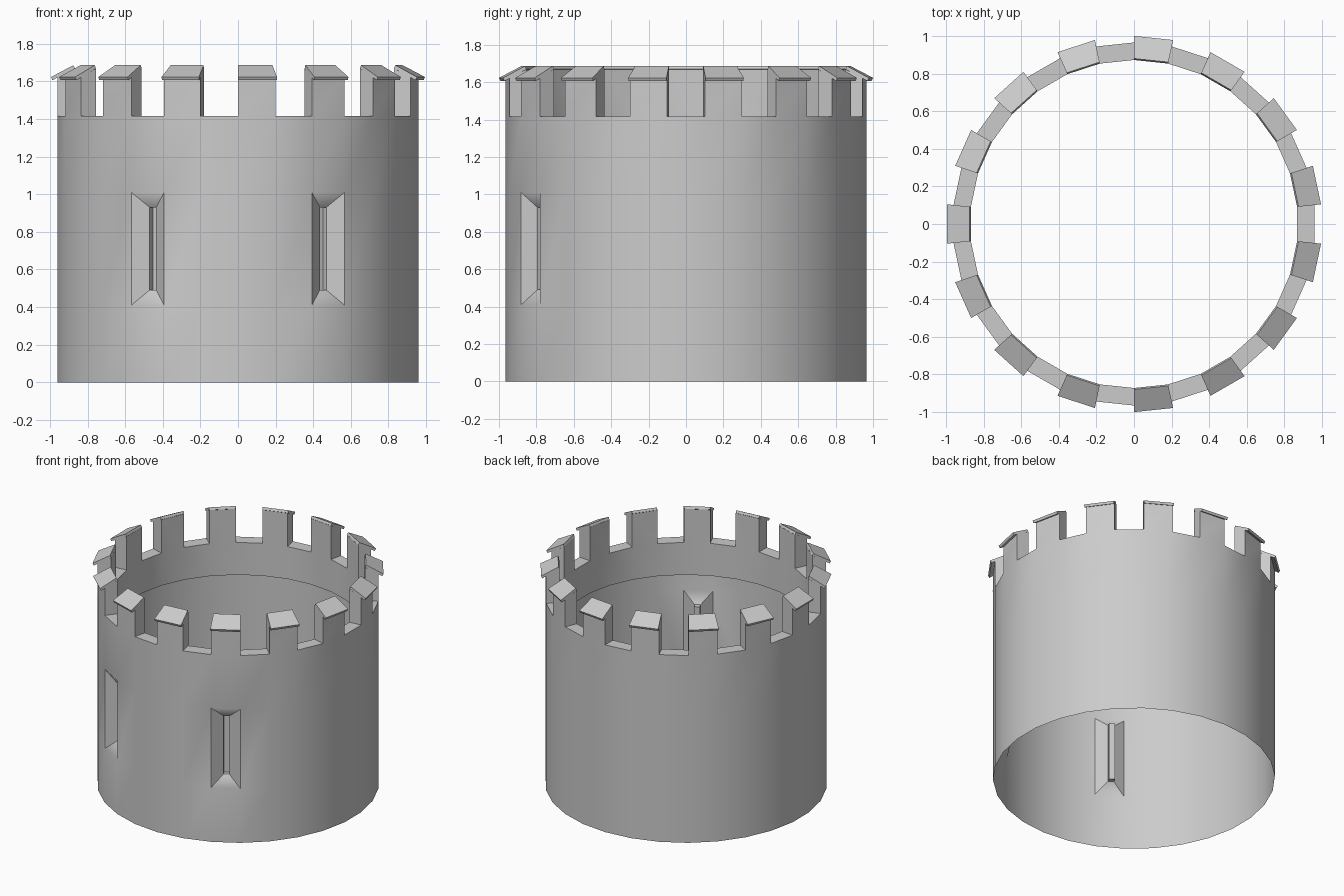
import bpy, bmesh
from math import sin, cos, radians, tau

cube = bpy.data.objects.get("Cube")
if cube:
    bpy.data.objects.remove(cube)

SEGMENTS = 30
R_OUT, R_IN = 0.965, 0.872
WALL_TOP, LINING_LOW = 1.415, 1.17
WIN_LOW, WIN_HIGH = 0.41, 1.01
WINDOW_ANGLES = (240, 300)

stone = bpy.data.materials.new("grey_stone")
stone.use_nodes = True
colour = (0.6, 0.6, 0.6, 1)
stone.diffuse_color = colour
stone.node_tree.nodes["Principled BSDF"].inputs["Base Color"].default_value = colour


def ring(i, r, z):
    """Corner number i of the many-sided ring."""
    a = radians(6) + tau * i / SEGMENTS
    return (r * cos(a), r * sin(a), z)


def face(bm, points):
    bm.faces.new([bm.verts.new(p) for p in points])


def panel(bm, i, low, high):
    """Quad over one segment between two (radius, height) points."""
    face(bm, [ring(i, *low), ring(i + 1, *low), ring(i + 1, *high), ring(i, *high)])


def finish(bm, name, angle):
    bmesh.ops.remove_doubles(bm, verts=bm.verts, dist=0.0005)
    bmesh.ops.recalc_face_normals(bm, faces=bm.faces)
    mesh = bpy.data.meshes.new(name)
    bm.to_mesh(mesh)
    bm.free()
    mesh.materials.append(stone)
    obj = bpy.data.objects.new(name, mesh)
    bpy.context.collection.objects.link(obj)
    bpy.ops.object.select_all(action='DESELECT')
    obj.select_set(True)
    bpy.context.view_layer.objects.active = obj
    bpy.ops.object.shade_smooth_by_angle(angle=radians(angle))
    return obj


def arrow_slit(bm, i, angle):
    """Splayed recess narrowing to a closed slot."""
    a = radians(angle)

    def rect(r, half, low, high):
        return [(r * cos(a) - t * sin(a), r * sin(a) + t * cos(a), z)
                for t, z in ((-half, low), (half, low), (half, high), (-half, high))]

    mouth = [ring(i, R_OUT, WIN_LOW), ring(i + 1, R_OUT, WIN_LOW),
             ring(i + 1, R_OUT, WIN_HIGH), ring(i, R_OUT, WIN_HIGH)]
    throat = rect(0.905, 0.02, 0.49, 0.93)
    back = rect(0.87, 0.02, 0.49, 0.93)
    for outer, inner in ((mouth, throat), (throat, back)):
        for k in range(4):
            n = (k + 1) % 4
            face(bm, [outer[k], outer[n], inner[n], inner[k]])
    face(bm, back)


# Round wall with battlements on every second segment
wall = bmesh.new()
caps = bmesh.new()
MERLON_OUT, MERLON_IN = 1.622, 1.668
for i in range(SEGMENTS):
    middle = 12 + 12 * i
    panel(wall, i, (R_OUT, 0), (R_OUT, WIN_LOW))
    if middle in WINDOW_ANGLES:
        arrow_slit(wall, i, middle)
    else:
        panel(wall, i, (R_OUT, WIN_LOW), (R_OUT, WIN_HIGH))
    panel(wall, i, (R_OUT, WIN_HIGH), (R_OUT, WALL_TOP))
    panel(wall, i, (R_IN, LINING_LOW), (R_IN, WALL_TOP))
    if i % 2:
        panel(wall, i, (R_OUT, WALL_TOP), (R_IN, WALL_TOP))
        continue
    # Merlon
    panel(wall, i, (R_OUT, WALL_TOP), (R_OUT, MERLON_OUT))
    panel(wall, i, (R_IN, WALL_TOP), (R_IN, MERLON_IN))
    panel(wall, i, (R_OUT, MERLON_OUT), (R_IN, MERLON_IN))
    for k in (i, i + 1):
        face(wall, [ring(k, R_OUT, WALL_TOP), ring(k, R_OUT, MERLON_OUT),
                    ring(k, R_IN, MERLON_IN), ring(k, R_IN, WALL_TOP)])
    # Sloping cap slab
    profile = [(0.992, 1.606), (1.0, 1.623), (0.88, 1.686), (0.872, 1.669)]
    for k in range(4):
        panel(caps, i, profile[k], profile[(k + 1) % 4])
    for k in (i, i + 1):
        face(caps, [ring(k, r, z) for r, z in profile])

finish(wall, "tower_wall", 40)
finish(caps, "merlon_caps", 20)
